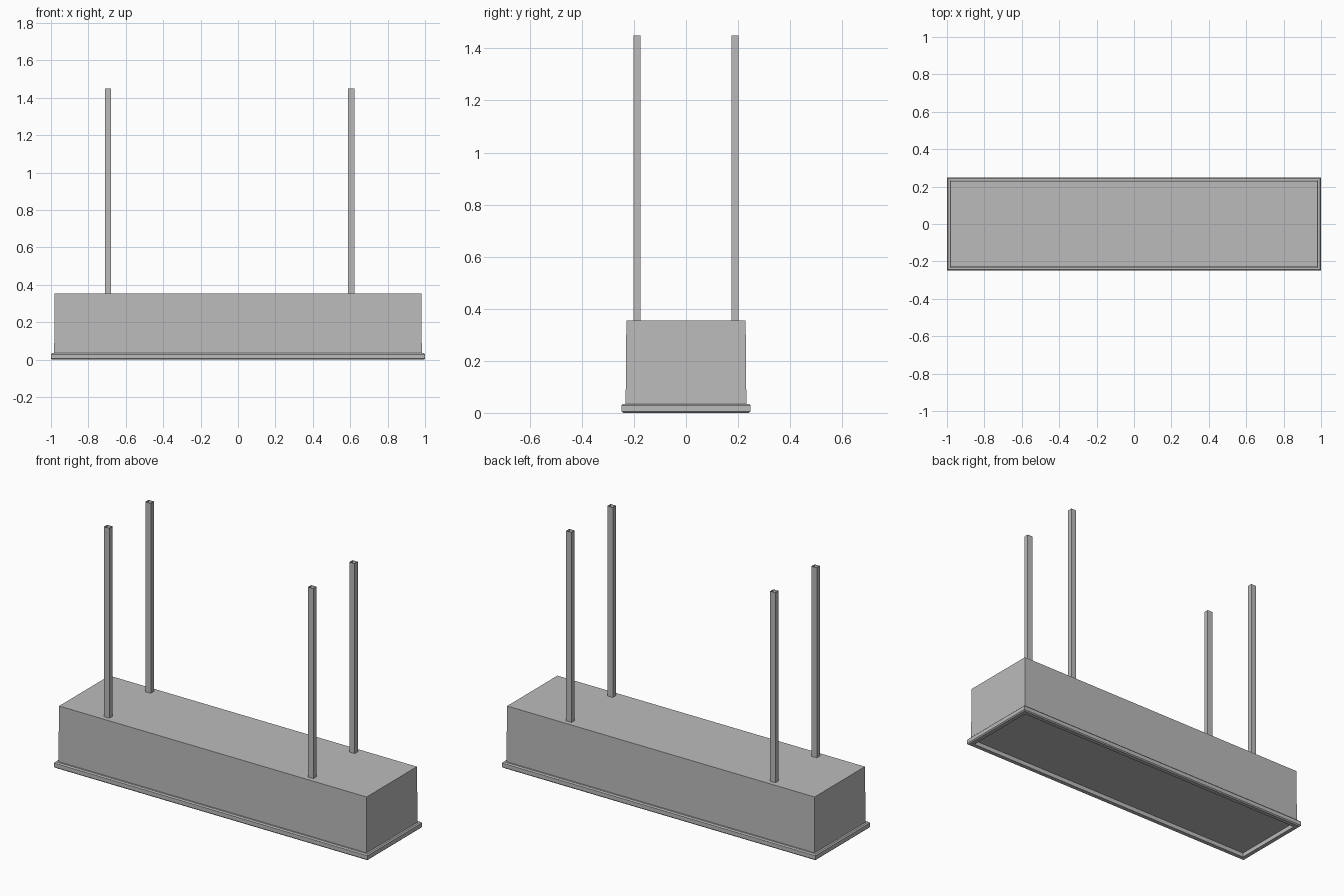
import bpy, bmesh

if "Cube" in bpy.data.objects:
    bpy.data.objects.remove(bpy.data.objects["Cube"])

grey = bpy.data.materials.new("plain grey")
grey.diffuse_color = (0.5, 0.5, 0.5, 1)
grey.use_nodes = True
grey.node_tree.nodes["Principled BSDF"].inputs["Base Color"].default_value = grey.diffuse_color


def make(name, loops, closed=False, cap_first=False, cap_last=False):
    """Skin a list of rectangular rings (half_x, half_y, z, cx, cy)."""
    bm = bmesh.new()
    rings = [[bm.verts.new((cx + sx * hx, cy + sy * hy, z))
              for sx, sy in ((-1, -1), (1, -1), (1, 1), (-1, 1))]
             for hx, hy, z, cx, cy in loops]
    pairs = list(zip(rings, rings[1:]))
    if closed:
        pairs.append((rings[-1], rings[0]))
    for a, b in pairs:
        for i in range(4):
            j = (i + 1) % 4
            bm.faces.new((a[i], a[j], b[j], b[i]))
    if cap_first:
        bm.faces.new(rings[0][::-1])
    if cap_last:
        bm.faces.new(rings[-1])
    me = bpy.data.meshes.new(name)
    bm.to_mesh(me)
    bm.free()
    me.materials.append(grey)
    ob = bpy.data.objects.new(name, me)
    bpy.context.collection.objects.link(ob)
    return ob


# Slightly tapered box body; its base is the recessed underside panel
make("hood_body", [(0.983, 0.232, 0.025, 0, 0), (0.98, 0.229, 0.355, 0, 0)],
     cap_first=True, cap_last=True)

# Trim frame around the lower edge, with softened outer corners
profile = [(0.03, 0.0), (0.006, 0.0), (0.0, 0.006),
           (0.0, 0.029), (0.006, 0.035), (0.03, 0.035)]
make("bottom_trim", [(1 - d, 0.248 - d, z, 0, 0) for d, z in profile], closed=True)

# Four open square hanger tubes
for xn, x in (("left", -0.695), ("right", 0.605)):
    for yn, y in (("front", -0.188), ("back", 0.188)):
        make(f"hanger_{yn}_{xn}", [(0.017, 0.014, 0.355, x, y), (0.017, 0.014, 1.45, x, y)])
